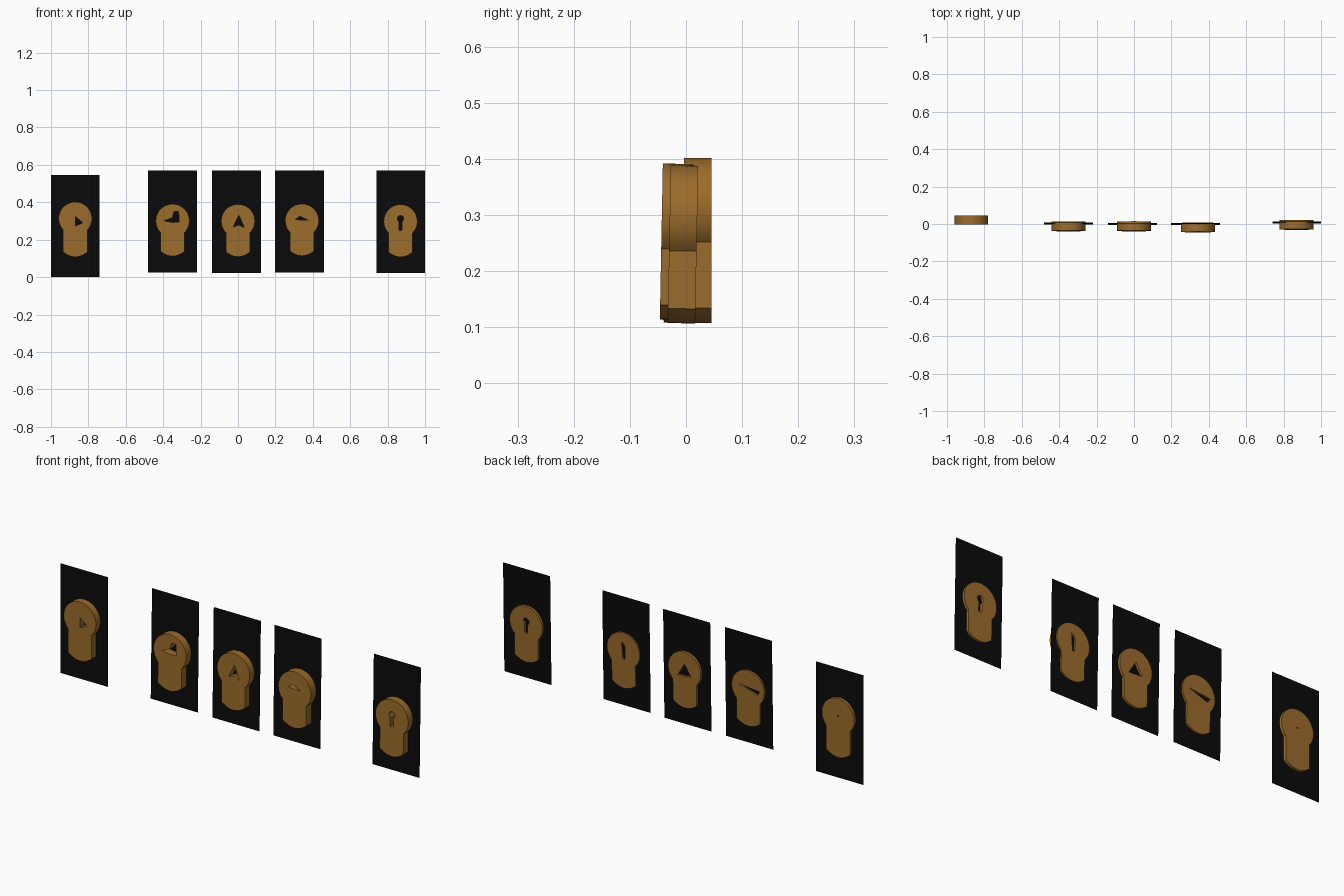
import bpy, bmesh, math
from mathutils import Matrix

if "Cube" in bpy.data.objects:
    bpy.data.objects.remove(bpy.data.objects["Cube"])


def material(name, rgb):
    m = bpy.data.materials.new(name)
    m.diffuse_color = (*rgb, 1)
    m.use_nodes = True
    m.node_tree.nodes["Principled BSDF"].inputs["Base Color"].default_value = m.diffuse_color
    return m


brass = material("brass", (0.33, 0.15, 0.025))
black = material("black", (0.003, 0.003, 0.003))


def prism(name, pts, y0, y1, mat):
    """Extrude an x-z outline from y0 to y1 (a flat sheet if they match)."""
    bm = bmesh.new()
    face = bm.faces.new([bm.verts.new((x, y0, z)) for x, z in pts])
    if y1 != y0:
        ext = bmesh.ops.extrude_face_region(bm, geom=[face])["geom"]
        for v in ext:
            if isinstance(v, bmesh.types.BMVert):
                v.co.y = y1
    bmesh.ops.recalc_face_normals(bm, faces=bm.faces)
    me = bpy.data.meshes.new(name)
    bm.to_mesh(me)
    bm.free()
    me.materials.append(mat)
    ob = bpy.data.objects.new(name, me)
    bpy.context.collection.objects.link(ob)
    return ob


def round_and_stem(r, w, stem_z, sag, n, cx=0, cz=0):
    """Circle with a straight stem below it that ends in a shallow arc."""
    a = math.asin(w / r)
    start, end = -math.pi / 2 + a, 1.5 * math.pi - a
    pts = [(r * math.cos(start + (end - start) * i / n),
            r * math.sin(start + (end - start) * i / n)) for i in range(n + 1)]
    k = 10
    for i in range(k + 1):
        t = -1 + 2 * i / k
        pts.append((w * t, stem_z - sag * (1 - t * t)))
    return [(x + cx, z + cz) for x, z in pts]


KEYHOLE = round_and_stem(0.017, 0.009, -0.06, 0.004, 16, 0, 0.014)
DOT = [(-0.004, -0.004), (0.004, -0.004), (0.004, 0.004), (-0.004, 0.004)]

# x, front y, circle centre z, radius, plate x, plate y, plate base z, tilt, bottom z, front hole, back hole
LOCKS = [
    (-0.87, -0.004, 0.313, 0.089, -0.87, 0.031, 0.0, 0, 0.108,
     [(0, 0.012), (0.04, -0.022), (0, -0.04)], DOT),
    (-0.35, -0.037, 0.300, 0.090, -0.35, 0.003, 0.024, 1.1, 0.111,
     [(-0.045, 0), (0, 0.018), (0.008, 0.05), (0.032, 0.05), (0.036, -0.006), (0, -0.008)],
     [(0.055, 0.012), (-0.065, 0), (-0.05, -0.022), (0, -0.006)]),
    (0.0, -0.036, 0.299, 0.090, -0.008, 0.001, 0.022, 1.1, 0.108,
     [(0.005, 0.032), (0.034, -0.036), (0.005, -0.02), (-0.026, -0.032)],
     [(0, 0.03), (0.038, -0.034), (-0.038, -0.03)]),
    (0.342, -0.043, 0.301, 0.090, 0.329, -0.001, 0.024, 1.1, 0.113,
     [(-0.037, 0.006), (-0.01, 0.024), (0.034, 0.002)],
     [(0.01, 0.045), (-0.01, 0.025), (-0.008, -0.045), (0.004, -0.04)]),
    (0.869, -0.029, 0.298, 0.090, 0.87, 0.008, 0.022, 1.1, 0.107, KEYHOLE, KEYHOLE),
]
DEPTH = 0.049
SAG = 0.026

for i, (x, fy, cz, r, px, py, pz, tilt, bottom, front, back) in enumerate(LOCKS, 1):
    place = Matrix.Translation((x, 0, cz)) @ Matrix.Rotation(math.radians(-tilt), 4, 'X')

    # thin backing plate
    x0, z0 = px - x - 0.13, pz - cz
    plate = prism(f"plate_{i}", [(x0, z0), (x0 + 0.26, z0), (x0 + 0.26, z0 + 0.547),
                                 (x0, z0 + 0.547)], py, py, black)
    plate.matrix_world = place

    # lock cylinder body
    body = prism(f"lock_body_{i}", round_and_stem(r, 0.065, bottom - cz + SAG, SAG, 48),
                 fy, fy + DEPTH, brass)

    # key openings cut from the front and the back to the plate
    cutters = [prism("front_cutter", front, fy - 0.01, py + 0.001, brass),
               prism("back_cutter", back, py - 0.0005, fy + DEPTH + 0.01, brass)]
    for c in cutters:
        c.hide_render = True
        mod = body.modifiers.new("opening", 'BOOLEAN')
        mod.operation, mod.solver, mod.object = 'DIFFERENCE', 'EXACT', c
    bpy.context.view_layer.update()
    dg = bpy.context.evaluated_depsgraph_get()
    cut = bpy.data.meshes.new_from_object(body.evaluated_get(dg))
    body.modifiers.clear()
    body.data = cut
    for c in cutters:
        bpy.data.objects.remove(c)
    body.matrix_world = place

    # smooth the round wall, keep the rims sharp
    bpy.ops.object.select_all(action='DESELECT')
    body.select_set(True)
    bpy.context.view_layer.objects.active = body
    bpy.ops.object.shade_smooth_by_angle(angle=math.radians(30))
